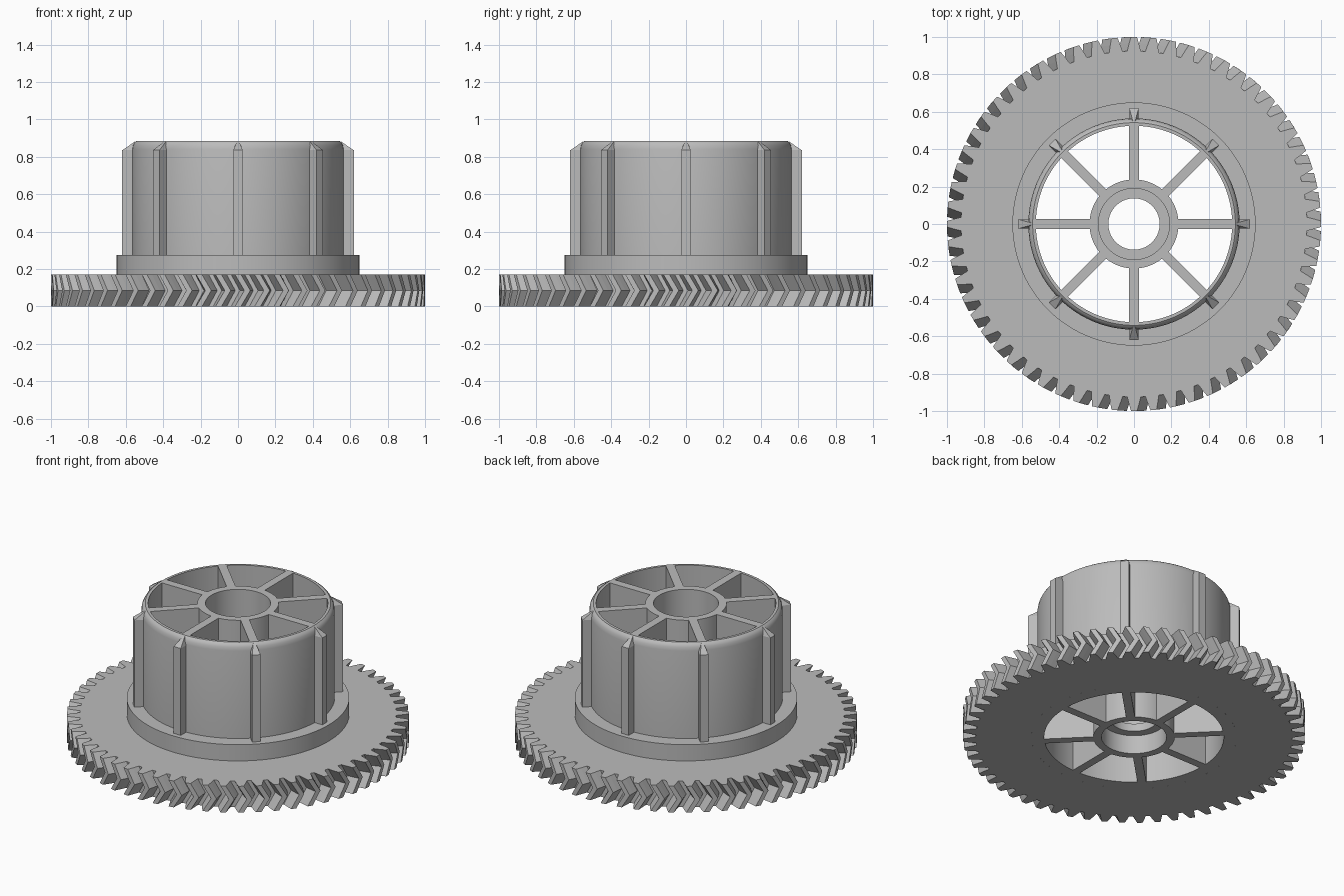
import bpy, bmesh, math
from mathutils import Matrix, Vector

cube = bpy.data.objects.get("Cube")
if cube:
    bpy.data.objects.remove(cube, do_unlink=True)

grey = bpy.data.materials.new("plain grey")
grey.use_nodes = True
grey.diffuse_color = (0.5, 0.5, 0.5, 1)
grey.node_tree.nodes["Principled BSDF"].inputs["Base Color"].default_value = (0.5, 0.5, 0.5, 1)

TOP = 0.885
GEAR_TOP = 0.17
ARMS = 8


def finish(bm, name, smooth=False):
    """Turn a bmesh into a grey object."""
    bmesh.ops.recalc_face_normals(bm, faces=bm.faces[:])
    mesh = bpy.data.meshes.new(name)
    bm.to_mesh(mesh)
    bm.free()
    mesh.materials.append(grey)
    ob = bpy.data.objects.new(name, mesh)
    bpy.context.collection.objects.link(ob)
    if smooth:
        bpy.ops.object.select_all(action='DESELECT')
        ob.select_set(True)
        bpy.context.view_layer.objects.active = ob
        bpy.ops.object.shade_smooth_by_angle(angle=math.radians(30))
    return ob


def bridge(bm, a, b):
    """Quads between two closed rings of equal length."""
    n = len(a)
    for i in range(n):
        j = (i + 1) % n
        bm.faces.new((a[i], a[j], b[j], b[i]))


def ring(bm, points, z, turn=0):
    """Closed ring of vertices from (radius, angle) pairs."""
    return [bm.verts.new((r * math.cos(a + turn), r * math.sin(a + turn), z))
            for r, a in points]


def lathe(name, profile, sides=120):
    """Closed (radius, z) profile turned around the z axis."""
    bm = bmesh.new()
    angles = [2 * math.pi * i / sides for i in range(sides)]
    rings = [ring(bm, [(r, a) for a in angles], z) for r, z in profile]
    for i, current in enumerate(rings):
        bridge(bm, current, rings[(i + 1) % len(rings)])
    return finish(bm, name, True)


def radial_hulls(name, points):
    """Convex solids repeated around the axis."""
    bm = bmesh.new()
    for i in range(ARMS):
        rot = Matrix.Rotation(2 * math.pi * i / ARMS, 3, 'Z')
        verts = [bm.verts.new(rot @ Vector(p)) for p in points]
        bmesh.ops.convex_hull(bm, input=verts)
    bmesh.ops.dissolve_limit(bm, angle_limit=0.01, verts=bm.verts[:], edges=bm.edges[:])
    return finish(bm, name)


# Herringbone gear rim
TEETH = 60
TWIST = 0.05
tooth = [(0.925, -0.039), (0.965, -0.027), (1.0, -0.016),
         (1.0, 0.016), (0.965, 0.027), (0.925, 0.039)]
outline = [(r, a + 2 * math.pi * t / TEETH) for t in range(TEETH) for r, a in tooth]
inner = [(0.6, a) for r, a in outline]
bm = bmesh.new()
layers = [ring(bm, inner, 0), ring(bm, outline, 0),
          ring(bm, outline, GEAR_TOP / 2, TWIST),
          ring(bm, outline, GEAR_TOP), ring(bm, inner, GEAR_TOP)]
for i, layer in enumerate(layers):
    bridge(bm, layer, layers[(i + 1) % len(layers)])
finish(bm, "gear_rim")

# Drum with its collar and rounded top edge
lathe("drum", [(0.525, 0), (0.6, 0), (0.6, GEAR_TOP), (0.65, GEAR_TOP),
               (0.65, 0.275), (0.565, 0.275), (0.565, 0.84), (0.561, 0.862),
               (0.553, 0.877), (0.542, TOP), (0.525, TOP)])

# Hub with a bearing seat at each end
lathe("hub", [(0.19, 0), (0.238, 0), (0.238, TOP), (0.19, TOP),
              (0.19, 0.17), (0.137, 0.17), (0.137, 0.12), (0.19, 0.12)])

# Spokes
radial_hulls("spokes", [(x, y, z) for x in (0.23, 0.528)
                        for y in (-0.026, 0.026) for z in (0, TOP)])

# Outer ribs with tapered tips
rib = [(x, y, z) for x in (0.545, 0.619) for y in (-0.025, 0.025) for z in (0.27, 0.835)]
rib += [(0.55, -0.006, 0.882), (0.55, 0.006, 0.882)]
radial_hulls("drum_ribs", rib)
